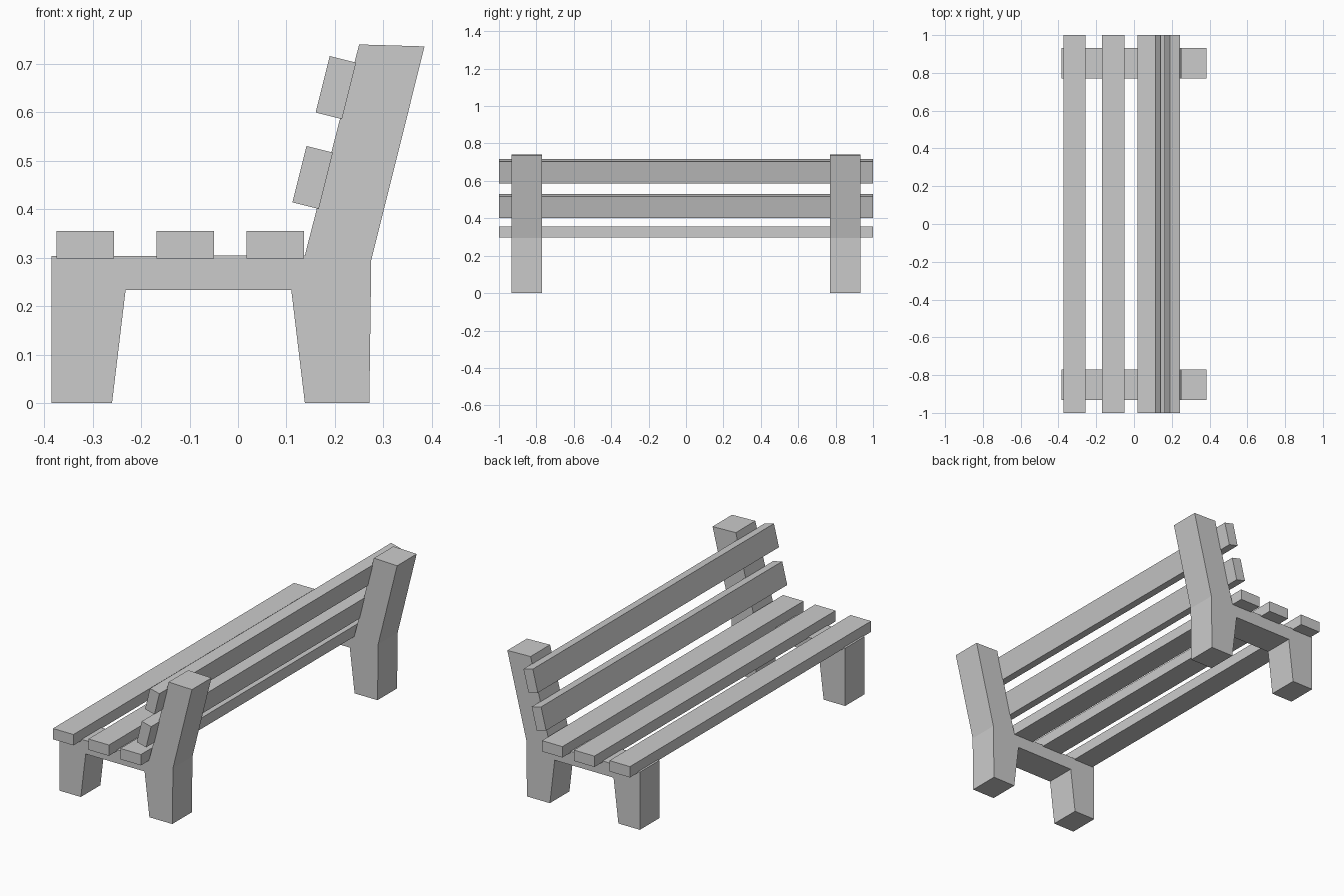
import bpy, bmesh, math
from mathutils import Matrix

if "Cube" in bpy.data.objects:
    bpy.data.objects.remove(bpy.data.objects["Cube"])


def add_object(name, bm):
    bmesh.ops.recalc_face_normals(bm, faces=bm.faces)
    mesh = bpy.data.meshes.new(name)
    bm.to_mesh(mesh)
    bm.free()
    obj = bpy.data.objects.new(name, mesh)
    bpy.context.collection.objects.link(obj)
    return obj


def extruded_profile(name, points, y0, y1):
    bm = bmesh.new()
    face = bm.faces.new([bm.verts.new((x, y0, z)) for x, z in points])
    out = bmesh.ops.extrude_face_region(bm, geom=[face])
    moved = [g for g in out["geom"] if isinstance(g, bmesh.types.BMVert)]
    bmesh.ops.translate(bm, verts=moved, vec=(0, y1 - y0, 0))
    # keep the near cap so the solid is closed
    if not face.is_valid:
        bmesh.ops.holes_fill(bm, edges=bm.edges)
    return add_object(name, bm)


def slat(name, x, z, width, height, tilt=0.0):
    bm = bmesh.new()
    bmesh.ops.create_cube(bm, size=1, matrix=Matrix.Diagonal((width, 2.0, height, 1)))
    obj = add_object(name, bm)
    obj.location = (x, 0, z)
    obj.rotation_euler.y = math.radians(tilt)
    return obj


# Side frames: front leg, seat rail, rear leg and leaning back post in one piece
frame = [(-0.385, 0), (-0.26, 0), (-0.232, 0.233), (0.11, 0.233),
         (0.138, 0), (0.271, 0), (0.275, 0.295), (0.385, 0.736),
         (0.25, 0.74), (0.138, 0.305), (-0.385, 0.303)]
extruded_profile("side_frame_near", frame, -0.932, -0.77)
extruded_profile("side_frame_far", frame, 0.77, 0.932)

# Seat slats
for i, x in enumerate((-0.315, -0.109, 0.077)):
    slat(f"seat_slat_{i + 1}", x, 0.3265, 0.119, 0.057)

# Backrest slats, tilted with the posts
for i, (x, z) in enumerate(((0.154, 0.4655), (0.202, 0.651))):
    slat(f"back_slat_{i + 1}", x, z, 0.056, 0.12, tilt=14)
